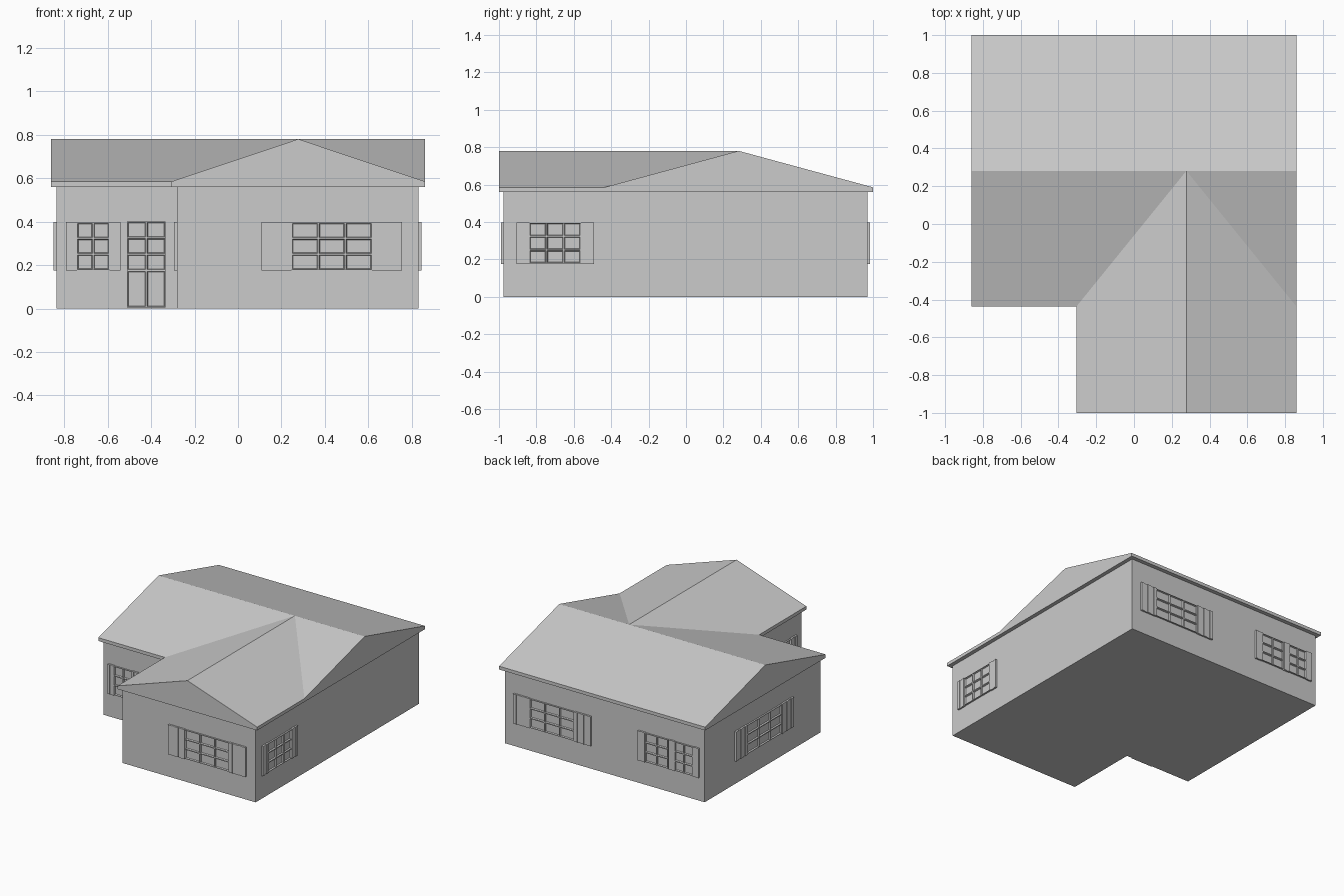
import bpy
import bmesh
from mathutils import Matrix, Vector

cube = bpy.data.objects.get("Cube")
if cube:
    bpy.data.objects.remove(cube, do_unlink=True)

grey = bpy.data.materials.new("plain grey")
grey.use_nodes = True
grey.diffuse_color = (0.6, 0.6, 0.6, 1)
grey.node_tree.nodes["Principled BSDF"].inputs["Base Color"].default_value = (0.6, 0.6, 0.6, 1)


def finish(bm, name):
    bmesh.ops.recalc_face_normals(bm, faces=bm.faces)
    mesh = bpy.data.meshes.new(name)
    bm.to_mesh(mesh)
    bm.free()
    mesh.materials.append(grey)
    obj = bpy.data.objects.new(name, mesh)
    bpy.context.collection.objects.link(obj)
    return obj


def prism(name, points, sweep):
    """Close a flat outline and extrude it along a vector."""
    bm = bmesh.new()
    face = bm.faces.new([bm.verts.new(p) for p in points])
    out = bmesh.ops.extrude_face_region(bm, geom=[face], use_keep_orig=True)
    moved = [v for v in out["geom"] if isinstance(v, bmesh.types.BMVert)]
    bmesh.ops.translate(bm, verts=moved, vec=Vector(sweep))
    return finish(bm, name)


# Walls: an L-shaped block
LEFT, RIGHT, NOTCH, FRONT, PORCH, BACK = -0.835, 0.83, -0.28, -0.975, -0.41, 0.97
EAVE, RIM, RIDGE = 0.56, 0.585, 0.78
outline = [(LEFT, PORCH), (NOTCH, PORCH), (NOTCH, FRONT),
           (RIGHT, FRONT), (RIGHT, BACK), (LEFT, BACK)]
prism("walls", [(x, y, 0) for x, y in outline], (0, 0, EAVE))


# Roof: two crossing gables joined into one solid
def gable(a, b):
    return [(a, EAVE), (b, EAVE), (b, RIM), ((a + b) / 2, RIDGE), (a, RIM)]


roof = prism("roof", [(-0.86, y, z) for y, z in gable(-0.437, 1)], (1.72, 0, 0))
wing = prism("roof_wing_helper", [(x, -1, z) for x, z in gable(-0.305, 0.86)], (0, 1.28, 0))
wing.hide_render = True
join = roof.modifiers.new("join_wing", 'BOOLEAN')
join.operation = 'UNION'
join.solver = 'EXACT'
join.object = wing
bpy.context.view_layer.objects.active = roof
roof.select_set(True)
bpy.ops.object.modifier_apply(modifier=join.name)
bpy.data.objects.remove(wing, do_unlink=True)


# Wall frames: local x runs along the wall, local y up, local z outward
def wall_frame(along, origin):
    along, up = Vector(along), Vector((0, 0, 1))
    rot = Matrix((along, up, along.cross(up))).transposed().to_4x4()
    return Matrix.Translation(origin) @ rot


front = wall_frame((1, 0, 0), (0, FRONT, 0))
porch = wall_frame((1, 0, 0), (0, PORCH, 0))
right = wall_frame((0, 1, 0), (RIGHT, 0, 0))
back = wall_frame((-1, 0, 0), (0, BACK, 0))
left = wall_frame((0, -1, 0), (LEFT, 0, 0))
wing_side = wall_frame((0, -1, 0), (NOTCH, 0, 0))


def panel(name, frame, u0, u1, z0, z1, cols, rows, depth=0.012):
    """Raised grid of bars with bevelled, sunken panes."""
    bm = bmesh.new()
    grid = [[bm.verts.new((u0 + (u1 - u0) * i / cols, z0 + (z1 - z0) * j / rows, depth))
             for i in range(cols + 1)] for j in range(rows + 1)]
    panes = [bm.faces.new((grid[j][i], grid[j][i + 1], grid[j + 1][i + 1], grid[j + 1][i]))
             for j in range(rows) for i in range(cols)]
    rim = [e for e in bm.edges if e.is_boundary]
    out = bmesh.ops.extrude_edge_only(bm, edges=rim)
    for v in out["geom"]:
        if isinstance(v, bmesh.types.BMVert):
            v.co.z = 0
    bm.normal_update()
    bmesh.ops.inset_individual(bm, faces=panes, thickness=0.005)
    bmesh.ops.inset_individual(bm, faces=panes, thickness=0.005, depth=-0.01)
    bm.transform(frame)
    finish(bm, name)


def shutter(name, frame, u0, u1, boards, z0=0.175, z1=0.398):
    """Upright boards of alternating depth."""
    bm = bmesh.new()
    width = (u1 - u0) / boards
    for i in range(boards):
        depth = 0.015 if i % 2 == 0 else 0.011
        size = Matrix.Diagonal((width, z1 - z0, depth, 1))
        centre = Matrix.Translation((u0 + width * (i + 0.5), (z0 + z1) / 2, depth / 2))
        bmesh.ops.create_cube(bm, size=1, matrix=frame @ centre @ size)
    finish(bm, name)


def window(name, frame, centre, glass, leaf, cols, boards):
    """Window with a shutter on each side."""
    a, b = centre - glass / 2, centre + glass / 2
    panel(name, frame, a, b, 0.178, 0.395, cols, 3)
    shutter(name + "_shutter_a", frame, a - leaf, a, boards)
    shutter(name + "_shutter_b", frame, b, b + leaf, boards)


# Wide windows
window("front_window", front, 0.432, 0.37, 0.138, 3, 5)
window("back_wide_window", back, -0.432, 0.37, 0.138, 3, 5)
window("gable_window", left, -0.27, 0.41, 0.138, 3, 5)

# Medium windows on both sides of the wing
window("right_window", right, -0.70, 0.275, 0.07, 3, 3)
window("wing_window", wing_side, 0.70, 0.275, 0.07, 3, 3)

# Narrow windows; the back pair shares its middle shutter
window("porch_window", porch, -0.667, 0.15, 0.05, 2, 3)
window("back_narrow_window", back, 0.667, 0.15, 0.05, 2, 3)
panel("back_second_window", back, 0.345, 0.535, 0.178, 0.395, 2, 3)
shutter("back_second_shutter", back, 0.285, 0.345, 3)

# Door: panes above, two tall panels below
panel("door_panes", porch, -0.51, -0.333, 0.175, 0.4, 2, 3)
panel("door_panels", porch, -0.51, -0.333, 0.005, 0.175, 2, 1)
